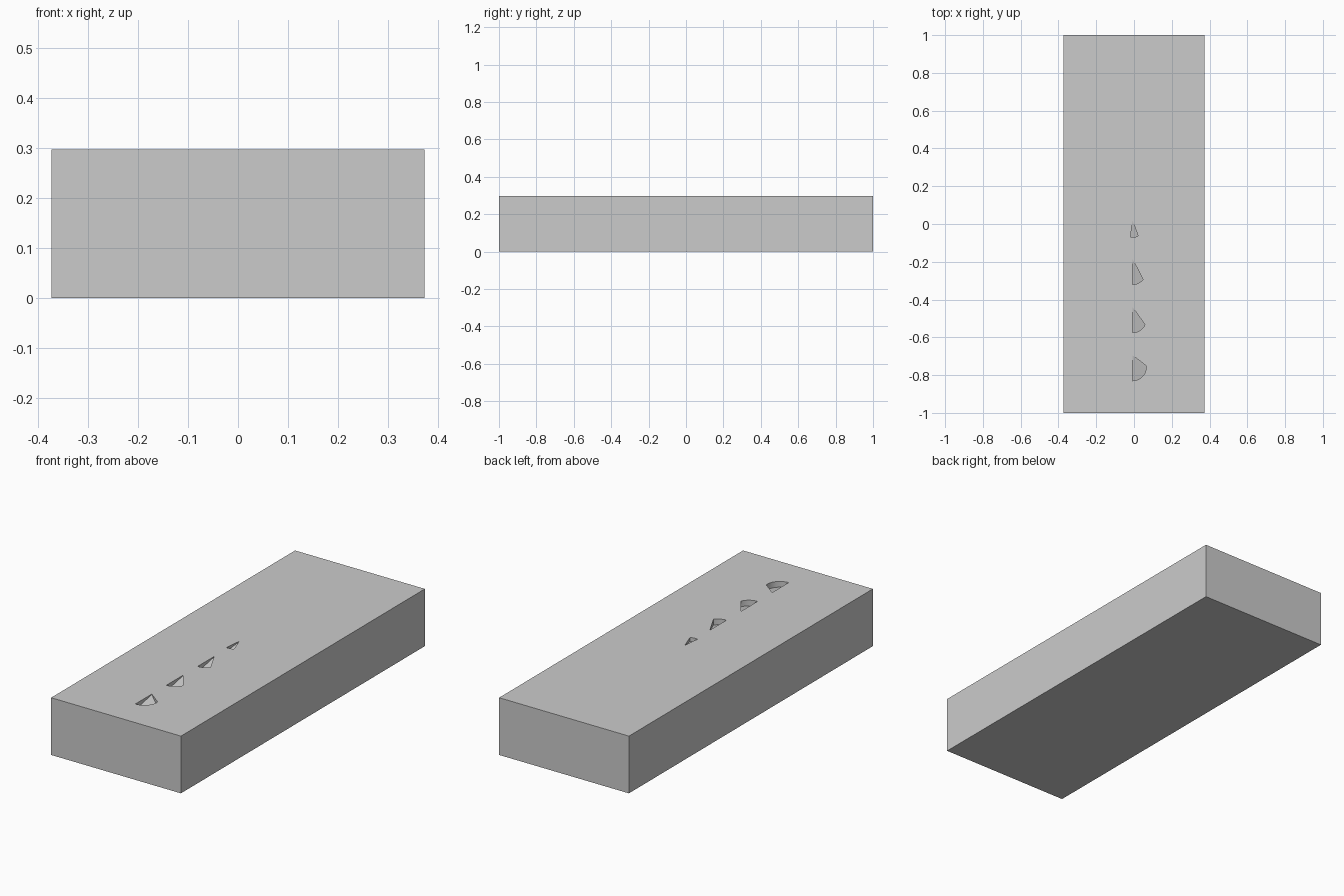
import bpy, bmesh
from math import radians, cos, sin

if "Cube" in bpy.data.objects:
    bpy.data.objects.remove(bpy.data.objects["Cube"])

W, L, H = 0.745, 2.0, 0.297


def make_object(name, bm):
    bmesh.ops.recalc_face_normals(bm, faces=bm.faces[:])
    mesh = bpy.data.meshes.new(name)
    bm.to_mesh(mesh)
    bm.free()
    obj = bpy.data.objects.new(name, mesh)
    bpy.context.collection.objects.link(obj)
    return obj


# Plain rectangular block
bm = bmesh.new()
bmesh.ops.create_cube(bm, size=1)
for v in bm.verts:
    v.co = (v.co.x * W, v.co.y * L, (v.co.z + 0.5) * H)
block = make_object("block", bm)


# Fan-shaped recess cutter: shallow at the point, deepest along the arc
def fan_cutter(name, cy, start, end, depth, cx=-0.008, r=0.073, n=14):
    outline = [(cx, cy + 0.062 if start == -90 else cy + 0.017, 0.003)]
    for i in range(n + 1):
        a = radians(start + (end - start) * i / n)
        outline.append((cx + r * cos(a), cy + r * sin(a), depth))
    bm = bmesh.new()
    top = [bm.verts.new((x, y, H + 0.05)) for x, y, d in outline]
    low = [bm.verts.new((x, y, H - d)) for x, y, d in outline]
    bm.faces.new(top)
    count = len(outline)
    for i in range(count):
        j = (i + 1) % count
        bm.faces.new((top[i], low[i], low[j], top[j]))
    for i in range(1, count - 1):
        bm.faces.new((low[0], low[i + 1], low[i]))
    cutter = make_object(name, bm)
    cutter.hide_render = True
    return cutter


# Four recesses of growing sweep along the front half of the top
specs = [(0.003, -98, -66, 0.02), (-0.247, -90, -40, 0.03),
         (-0.502, -90, -25, 0.03), (-0.757, -90, 5, 0.03)]
cutters = [fan_cutter("recess_cutter_%d" % i, *s) for i, s in enumerate(specs)]
for c in cutters:
    m = block.modifiers.new("recess", 'BOOLEAN')
    m.operation = 'DIFFERENCE'
    m.solver = 'EXACT'
    m.object = c

# Apply the cuts and discard the helpers
bpy.context.view_layer.update()
deps = bpy.context.evaluated_depsgraph_get()
result = bpy.data.meshes.new_from_object(block.evaluated_get(deps))
block.modifiers.clear()
block.data = result
for c in cutters:
    bpy.data.objects.remove(c)

# Smooth the arc walls, keep edges sharp
bpy.context.view_layer.objects.active = block
block.select_set(True)
bpy.ops.object.shade_smooth_by_angle(angle=radians(30))
